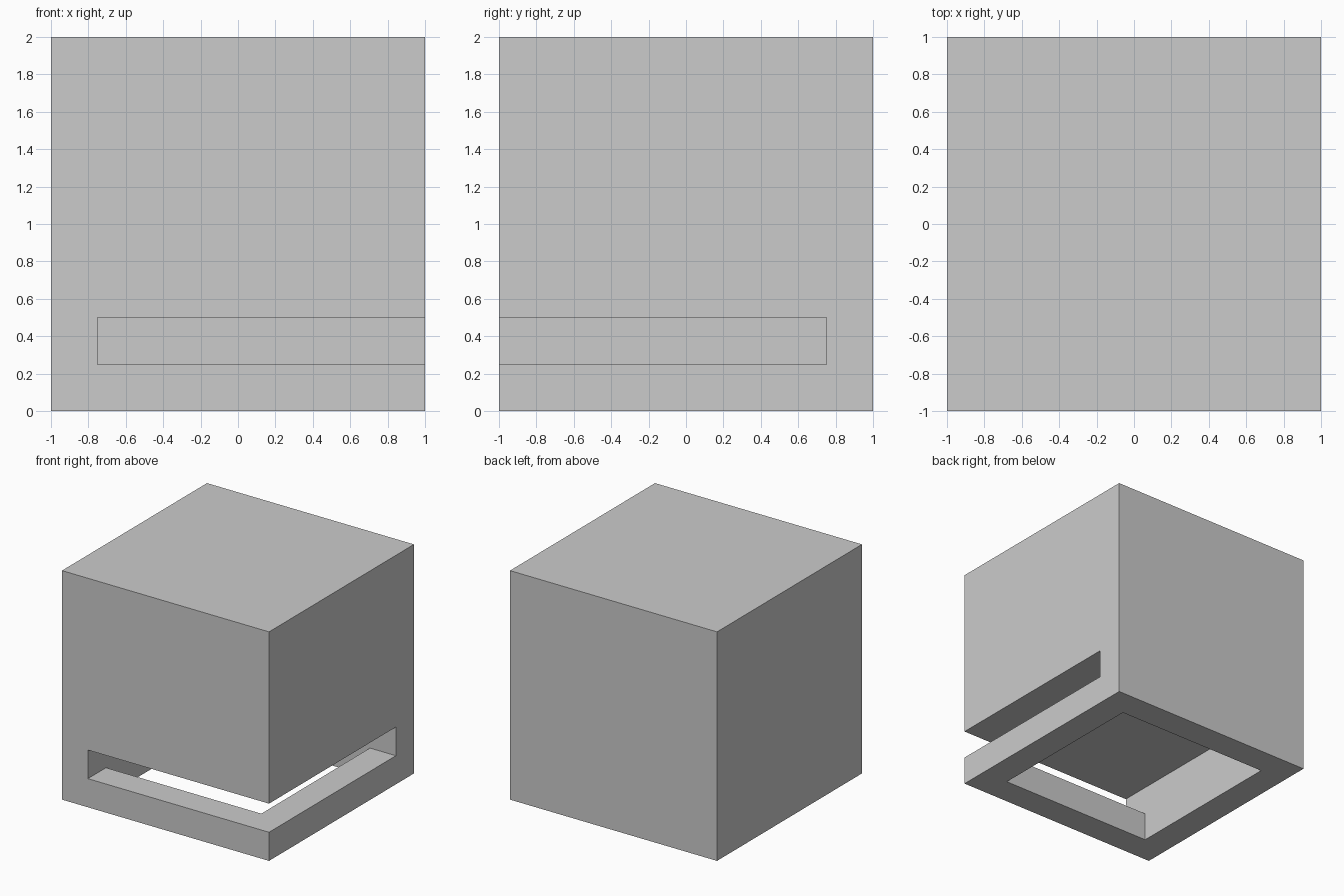
import bpy, bmesh
from math import radians
from itertools import product

if "Cube" in bpy.data.objects:
    bpy.data.objects.remove(bpy.data.objects["Cube"])

# Break lines of the block; the same set serves x and y
XY = [-1, -0.75, 0.75, 1]
Z = [0, 0.25, 0.5, 2]
GRID = (XY, XY, Z)


def solid(i, j, k):
    """True where the block has material in grid cell i, j, k."""
    if not all(0 <= n < 3 for n in (i, j, k)):
        return False
    if k == 2:                       # upper body
        return True
    if k == 1:                       # slot layer: left and back walls only
        return i == 0 or j == 2
    return not (i == 1 and j == 1)   # base frame round a square opening


# Skin every boundary between material and empty space
bm = bmesh.new()
for cell in product(range(3), repeat=3):
    if not solid(*cell):
        continue
    for axis, side in product(range(3), (0, 1)):
        neighbour = list(cell)
        neighbour[axis] += 2 * side - 1
        if solid(*neighbour):
            continue
        corners = []
        for a, b in ((0, 0), (1, 0), (1, 1), (0, 1)):
            idx = list(cell)
            idx[axis] += side
            idx[(axis + 1) % 3] += a
            idx[(axis + 2) % 3] += b
            corners.append(bm.verts.new([GRID[n][idx[n]] for n in range(3)]))
        bm.faces.new(corners if side else corners[::-1])

# Weld the skin and merge flat areas
bmesh.ops.remove_doubles(bm, verts=bm.verts[:], dist=1e-4)
bmesh.ops.dissolve_limit(bm, angle_limit=radians(1),
                         verts=bm.verts[:], edges=bm.edges[:])

mesh = bpy.data.meshes.new("slotted_block")
bm.to_mesh(mesh)
bm.free()
block = bpy.data.objects.new("slotted_block", mesh)
bpy.context.collection.objects.link(block)
